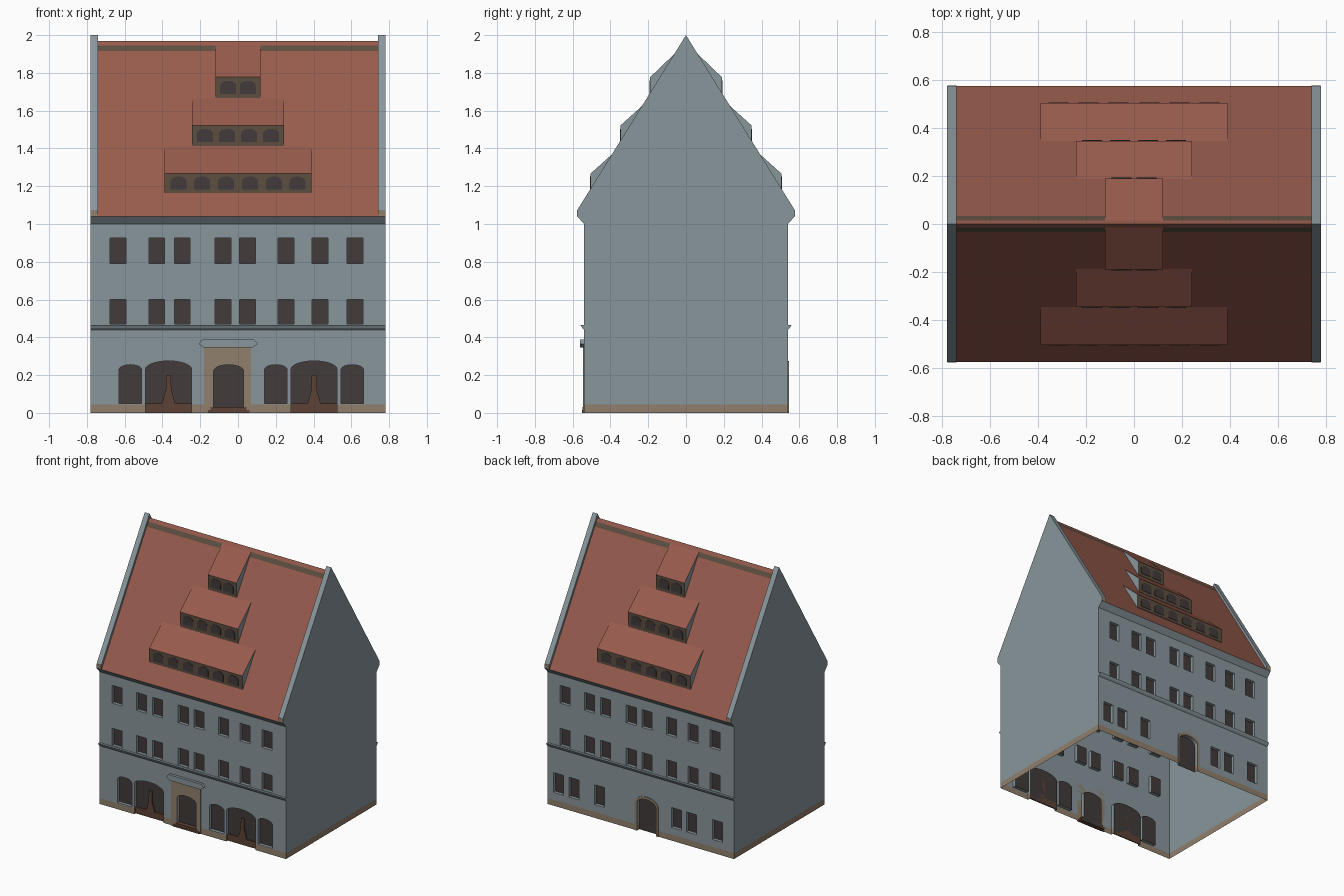
import bpy, bmesh, math
from mathutils import Vector

if "Cube" in bpy.data.objects:
    bpy.data.objects.remove(bpy.data.objects["Cube"])


def material(name, r, g, b):
    m = bpy.data.materials.new(name)
    m.diffuse_color = (r, g, b, 1)
    m.use_nodes = True
    m.node_tree.nodes["Principled BSDF"].inputs["Base Color"].default_value = m.diffuse_color
    return m


PLASTER = material("blue_grey_plaster", 0.25, 0.305, 0.332)
ROOF = material("red_roof_tile", 0.31, 0.105, 0.073)
STONE = material("tan_stone", 0.28, 0.215, 0.15)
GLASS = material("dark_glass", 0.055, 0.043, 0.043)
TIMBER = material("olive_timber", 0.11, 0.075, 0.05)
WOOD = material("brown_wood", 0.11, 0.055, 0.035)

W, D, RECESS, PLINTH = 0.78, 0.54, 0.025, 0.045


def finish(name, bm, mats):
    bmesh.ops.recalc_face_normals(bm, faces=bm.faces)
    me = bpy.data.meshes.new(name)
    bm.to_mesh(me)
    bm.free()
    for m in mats:
        me.materials.append(m)
    ob = bpy.data.objects.new(name, me)
    bpy.context.collection.objects.link(ob)
    return ob


def add_prism(bm, pts, axis, a, b):
    """Extrude a 2D profile: (x, z) along y, or (y, z) along x."""
    def ring(t):
        return [bm.verts.new((p[0], t, p[1]) if axis == "y" else (t, p[0], p[1])) for p in pts]
    r0, r1 = ring(a), ring(b)
    n = len(pts)
    faces = [bm.faces.new(r0), bm.faces.new(r1[::-1])]
    faces += [bm.faces.new((r0[i], r1[i], r1[(i + 1) % n], r0[(i + 1) % n])) for i in range(n)]
    return faces


def prism(name, pts, axis, a, b, mat):
    bm = bmesh.new()
    add_prism(bm, pts, axis, a, b)
    return finish(name, bm, [mat])


def rect(u0, u1, z0, z1):
    return [(u0, z0), (u1, z0), (u1, z1), (u0, z1)]


def arch(x0, x1, z0, spring, top, n=12):
    """Opening with a flattened round head."""
    c, r = (x0 + x1) / 2, (x1 - x0) / 2
    pts = [(x0, z0), (x1, z0)]
    for i in range(n + 1):
        t = math.pi * i / n
        pts.append((c + r * math.cos(t), spring + (top - spring) * math.sin(t)))
    return pts


# openings in the facades
UPPER = [-0.635, -0.43, -0.295, -0.08, 0.05, 0.255, 0.435, 0.62]
BACK_GROUND = [0.69, 0.56, 0.345, -0.30, -0.425, -0.64]
PORTALS = [(-0.49, -0.245), (0.28, 0.525)]
front, back = [], []
for x in UPPER:
    for z0, z1 in ((0.47, 0.60), (0.79, 0.925)):
        front.append(rect(x - 0.042, x + 0.042, z0, z1))
        back.append(rect(-x - 0.042, -x + 0.042, z0, z1))
for x in (-0.57, 0.20, 0.605):
    front.append(arch(x - 0.06, x + 0.06, 0.05, 0.228, 0.255))
for x0, x1 in PORTALS:
    front.append(arch(x0, x1, -0.05, 0.23, 0.275))
front.append(arch(-0.13, 0.03, -0.05, 0.22, 0.255))
back.append(arch(-0.13, 0.03, -0.05, 0.21, 0.255))
for x in BACK_GROUND:
    back.append(rect(x - 0.042, x + 0.042, 0.10, 0.25))

bm = bmesh.new()
for p in front:
    add_prism(bm, p, "y", -D - 0.1, -D + RECESS)
for p in back:
    add_prism(bm, p, "y", D - RECESS, D + 0.1)
cutter = finish("opening_cutter", bm, [PLASTER])
cutter.hide_render = True


def carve(ob):
    mod = ob.modifiers.new("openings", "BOOLEAN")
    mod.operation = "DIFFERENCE"
    mod.solver = "EXACT"
    mod.object = cutter
    bpy.context.view_layer.objects.active = ob
    bpy.ops.object.modifier_apply(modifier=mod.name)


# walls: open shell, stone plinth by height, glass by recess depth
walls = prism("walls", rect(-W, W, 0, 1.0), "y", -D, D, PLASTER)
carve(walls)
me = walls.data
me.materials.clear()
for m in (PLASTER, STONE, GLASS):
    me.materials.append(m)
bm = bmesh.new()
bm.from_mesh(me)
bmesh.ops.bisect_plane(bm, geom=bm.verts[:] + bm.edges[:] + bm.faces[:],
                       plane_co=(0, 0, PLINTH), plane_no=(0, 0, 1))
dead = []
for f in bm.faces:
    c = f.calc_center_median()
    f.material_index = 0
    if abs(f.normal.z) > 0.9 and (c.z < 0.001 or c.z > 0.999):
        dead.append(f)
    elif abs(f.normal.y) > 0.9 and abs(abs(c.y) - (D - RECESS)) < 0.001:
        f.material_index = 2
    elif c.z < PLINTH:
        f.material_index = 1
bmesh.ops.delete(bm, geom=dead, context="FACES")
bm.to_mesh(me)
bm.free()

# stone door surrounds, hood, steps
carve(prism("front_door_surround", rect(-0.18, 0.07, 0, 0.35), "y", -D - 0.006, -D, STONE))
carve(prism("back_door_surround", arch(-0.148, 0.048, 0, 0.215, 0.275), "y", D, D + 0.005, STONE))
bpy.data.objects.remove(cutter)
hood = [(-0.18, 0.345), (0.075, 0.345), (0.105, 0.365), (0.085, 0.388), (-0.19, 0.388), (-0.208, 0.365)]
prism("door_hood", hood, "y", -D - 0.02, -D, PLASTER)
prism("door_step_low", rect(-0.16, 0.06, 0, 0.015), "y", -D - 0.01, -D + RECESS, WOOD)
prism("door_step_high", rect(-0.145, 0.045, 0.015, 0.03), "y", -D - 0.008, -D + RECESS, WOOD)

# timber inside the big portals
for x0, x1 in PORTALS:
    c = (x0 + x1) / 2
    y = -D + RECESS
    prism("portal_sill", rect(x0, x1, 0, 0.05), "y", y - 0.008, y, WOOD)
    post = [(c - 0.035, 0.05), (c + 0.035, 0.05), (c + 0.015, 0.12), (c + 0.012, 0.20), (c - 0.012, 0.20), (c - 0.015, 0.12)]
    prism("portal_post", post, "y", y - 0.008, y, WOOD)

# main roof with a darker band beside the ridge
EAVE, RIDGE, OUT = 1.04, 1.97, 0.575


def roof_y(z):
    return OUT * (RIDGE - z) / (RIDGE - EAVE)


half = [EAVE, 1.915, 1.945]
path = [(-roof_y(z), z) for z in half] + [(0, RIDGE)] + [(roof_y(z), z) for z in half[::-1]]
bm = bmesh.new()
rows = [[bm.verts.new((x, y, z)) for x in (-0.74, 0.74)] for y, z in path]
for i in range(len(rows) - 1):
    f = bm.faces.new((rows[i][0], rows[i][1], rows[i + 1][1], rows[i + 1][0]))
    f.material_index = 1 if i in (1, 4) else 0
finish("main_roof", bm, [ROOF, TIMBER])

# gable parapets at both ends
gable = [(-D, 1.0), (D, 1.0), (OUT, 1.04), (OUT, 1.075), (0, 2.0), (-OUT, 1.075), (-OUT, 1.04)]
for s in (-1, 1):
    prism("gable_parapet", gable, "x", s * 0.74, s * W, PLASTER)

# eaves, string course, kneelers and dormers on both sides
DORMERS = [  # half width, front y, sill z, head z, top z, window centres
    (0.39, 0.505, 1.163, 1.267, 1.41, (-0.315, -0.19, -0.064, 0.064, 0.19, 0.315)),
    (0.243, 0.347, 1.413, 1.522, 1.665, (-0.175, -0.058, 0.058, 0.175)),
    (0.12, 0.19, 1.668, 1.777, 1.945, (-0.052, 0.052)),
]
for s in (-1, 1):
    prism("eaves_cornice", [(s * 0.53, 1.0), (s * D, 1.0), (s * OUT, 1.04), (s * 0.53, 1.04)],
          "x", -0.74, 0.74, PLASTER)
    prism("string_course", [(s * D, 0.44), (s * 0.55, 0.45), (s * 0.558, 0.465), (s * D, 0.465)],
          "x", -W, W, PLASTER)
    for e in (-1, 1):
        prism("kneeler_stone", rect(e * 0.741, e * 0.779, 1.041, 1.074), "y", s * 0.57, s * 0.577, STONE)
    for hw, y, z0, z1, zt, centres in DORMERS:
        bm = bmesh.new()
        prof = [(s * y, z0), (s * y, z1), (s * roof_y(zt), zt), (s * (roof_y(z0) - 0.02), z0)]
        add_prism(bm, prof, "x", -hw, hw)
        bmesh.ops.recalc_face_normals(bm, faces=bm.faces)
        for f in bm.faces:
            if f.normal.z > 0.3:
                f.material_index = 1
            elif f.normal.y * s > 0.9:
                f.material_index = 2
        finish("dormer", bm, [PLASTER, ROOF, TIMBER])
        zm = (z0 + z1) / 2
        for c in centres:
            prism("dormer_window", arch(c - 0.042, c + 0.042, zm - 0.033, zm + 0.01, zm + 0.036),
                  "y", s * (y - 0.002), s * (y + 0.003), GLASS)
